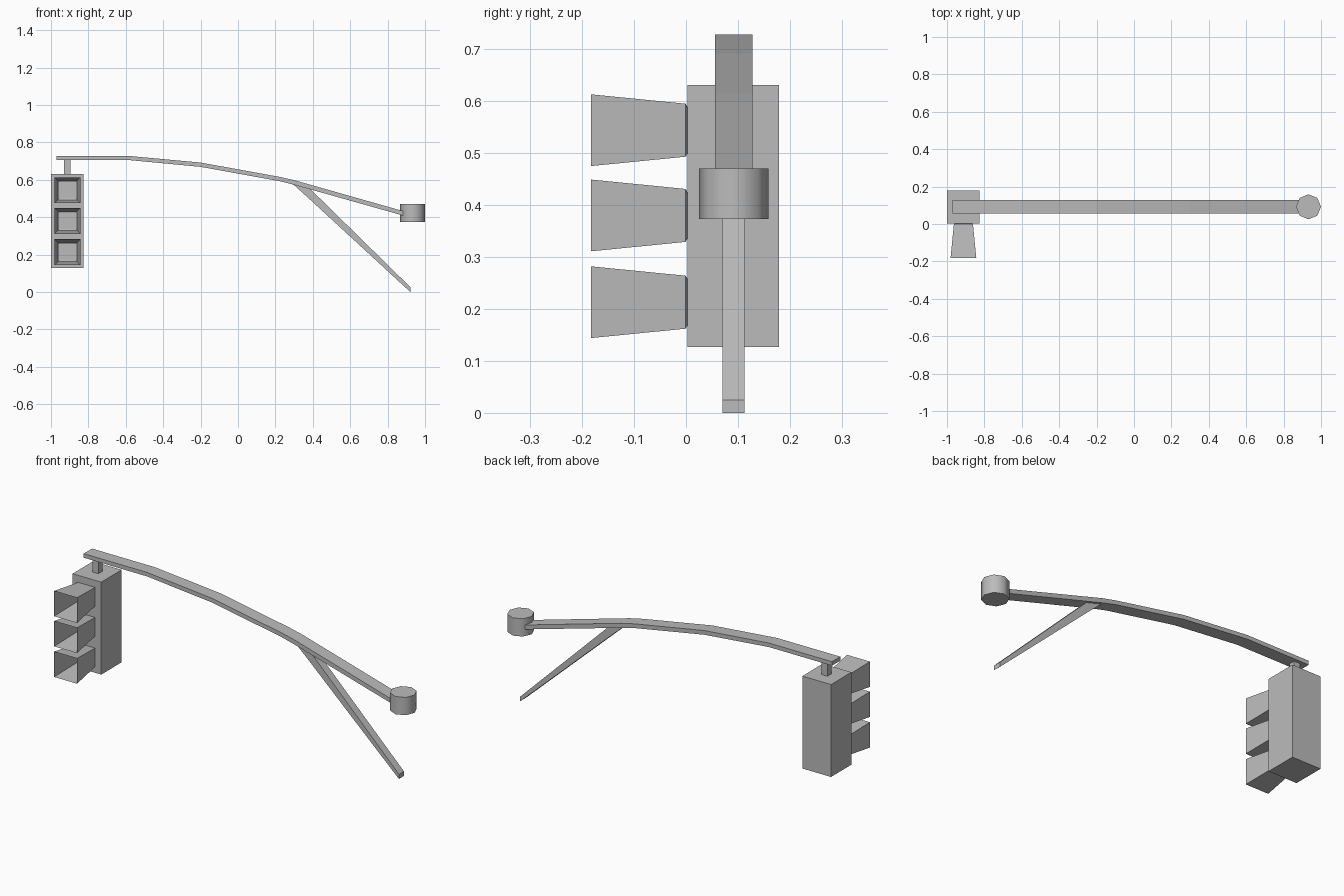
import bpy, bmesh, math

if "Cube" in bpy.data.objects:
    bpy.data.objects.remove(bpy.data.objects["Cube"])

grey = bpy.data.materials.new("plain grey")
grey.use_nodes = True
colour = (0.5, 0.5, 0.5, 1)
grey.diffuse_color = colour
grey.node_tree.nodes["Principled BSDF"].inputs["Base Color"].default_value = colour


def finish(name, bm):
    bmesh.ops.recalc_face_normals(bm, faces=bm.faces)
    mesh = bpy.data.meshes.new(name)
    bm.to_mesh(mesh)
    bm.free()
    mesh.materials.append(grey)
    obj = bpy.data.objects.new(name, mesh)
    bpy.context.collection.objects.link(obj)
    return obj


def loft(name, rings, capped=True):
    """Skin a list of four-cornered rings."""
    bm = bmesh.new()
    rows = [[bm.verts.new(p) for p in ring] for ring in rings]
    for a, b in zip(rows, rows[1:]):
        for i in range(4):
            j = (i + 1) % 4
            bm.faces.new((a[i], a[j], b[j], b[i]))
    if capped:
        bm.faces.new(rows[0])
        bm.faces.new(rows[-1])
    return finish(name, bm)


def box(name, x0, x1, y0, y1, z0, z1):
    return loft(name, [[(x0, y0, z), (x1, y0, z), (x1, y1, z), (x0, y1, z)]
                       for z in (z0, z1)])


def bar(name, path, y0, y1):
    """Flat bar through stations of (x, bottom z, top z)."""
    return loft(name, [[(x, y0, lo), (x, y1, lo), (x, y1, hi), (x, y0, hi)]
                       for x, lo, hi in path])


# Signal housing and its hanger
box("signal_housing", -1, -0.827, 0.003, 0.179, 0.127, 0.631)
box("hanger", -0.93, -0.895, 0.075, 0.11, 0.625, 0.715)

# Three open visors flaring forward, with a narrow lip at the housing
corners = [(-1, -1), (1, -1), (1, 1), (-1, 1)]
for label, z in (("lower", 0.213), ("middle", 0.38), ("upper", 0.544)):
    loft(label + "_visor",
         [[(-0.912 + sx * r, y, z + sz * r) for sx, sz in corners]
          for y, r in ((-0.183, 0.069), (-0.001, 0.051), (0.004, 0.043))],
         capped=False)

# Drooping mast arm and tapered brace
bar("mast_arm", [(-0.97, 0.706, 0.728), (-0.59, 0.706, 0.728),
                 (-0.2, 0.669, 0.692), (0.22, 0.593, 0.616),
                 (0.3, 0.573, 0.598), (0.885, 0.408, 0.432)], 0.056, 0.128)
bar("brace", [(0.29, 0.58, 0.59), (0.37, 0.508, 0.567),
              (0.905, 0.015, 0.042), (0.922, 0, 0.025)], 0.07, 0.113)

# Round collar at the pole end
bm = bmesh.new()
bmesh.ops.create_cone(bm, cap_ends=True, segments=8, radius1=0.067,
                      radius2=0.067, depth=0.097)
bmesh.ops.translate(bm, verts=bm.verts, vec=(0.933, 0.092, 0.4215))
collar = finish("pole_collar", bm)
bpy.context.view_layer.objects.active = collar
collar.select_set(True)
bpy.ops.object.shade_smooth_by_angle(angle=math.radians(60))
